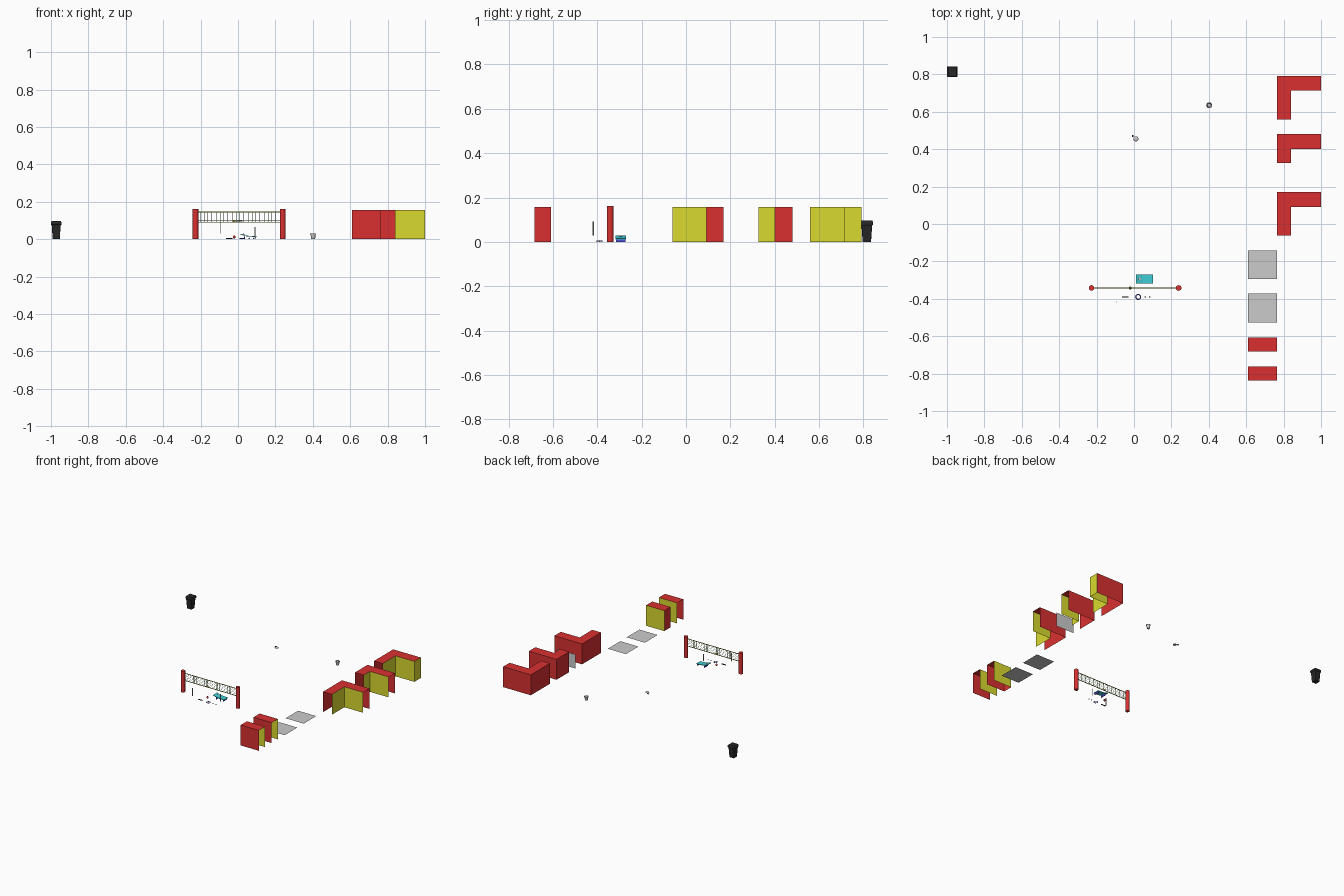
import bpy, bmesh, math
from mathutils import Vector

if "Cube" in bpy.data.objects:
    bpy.data.objects.remove(bpy.data.objects["Cube"])


def mat(name, r, g, b):
    m = bpy.data.materials.new(name)
    m.diffuse_color = (r, g, b, 1)
    m.use_nodes = True
    m.node_tree.nodes["Principled BSDF"].inputs["Base Color"].default_value = m.diffuse_color
    return m


RED, YEL = mat("red", .7, .03, .03), mat("yellow", .7, .7, .03)
BLACK, TEAL = mat("black", .02, .02, .02), mat("teal", .05, .65, .7)
BLUE, GREEN = mat("blue", .08, .08, .7), mat("green", .2, .42, .15)
OLIVE, WHITE = mat("olive", .4, .38, .05), mat("white", .85, .85, .85)


def finish(name, bm, *mats):
    me = bpy.data.meshes.new(name)
    bm.to_mesh(me)
    bm.free()
    ob = bpy.data.objects.new(name, me)
    bpy.context.collection.objects.link(ob)
    for m in mats:
        if m:
            me.materials.append(m)
    return ob


def box(name, x0, x1, y0, y1, z0, z1, m=None):
    bm = bmesh.new()
    bmesh.ops.create_cube(bm, size=1)
    for v in bm.verts:
        v.co = Vector(((x0 + x1) / 2 + v.co.x * (x1 - x0),
                       (y0 + y1) / 2 + v.co.y * (y1 - y0),
                       (z0 + z1) / 2 + v.co.z * (z1 - z0)))
    return finish(name, bm, m)


def lathe(name, x, y, prof, m=None, n=16, turn=0):
    # rings of (radius, z); a zero radius closes the end
    bm = bmesh.new()
    rings = [[bm.verts.new((x + r * math.cos(turn + 2 * math.pi * i / n),
                            y + r * math.sin(turn + 2 * math.pi * i / n), z))
              for i in range(n)] for r, z in prof]
    for a, b in zip(rings, rings[1:]):
        for i in range(n):
            j = (i + 1) % n
            bm.faces.new((a[i], a[j], b[j], b[i]))
    bmesh.ops.remove_doubles(bm, verts=bm.verts, dist=1e-5)
    ob = finish(name, bm, m)
    if n > 8:
        for p in ob.data.polygons:
            p.use_smooth = True
        ob.data.set_sharp_from_angle(angle=math.radians(35))
    return ob


def ball(name, x, y, z, r, m=None):
    bm = bmesh.new()
    bmesh.ops.create_uvsphere(bm, u_segments=12, v_segments=8, radius=r)
    bmesh.ops.translate(bm, verts=bm.verts, vec=(x, y, z))
    ob = finish(name, bm, m)
    for p in ob.data.polygons:
        p.use_smooth = True
    return ob


def shell(name, outline, walls, h=.157):
    # thin open-bottomed bunker: red top, walls {edge index: 0 red / 1 yellow}
    bm = bmesh.new()
    top = [bm.verts.new((x, y, h)) for x, y in outline]
    low = [bm.verts.new((x, y, 0)) for x, y in outline]
    bm.faces.new(top)
    for i, c in walls.items():
        j = (i + 1) % len(top)
        bm.faces.new((low[i], low[j], top[j], top[i])).material_index = c
    loose = [v for v in bm.verts if not v.link_faces]
    bmesh.ops.delete(bm, geom=loose, context='VERTS')
    return finish(name, bm, RED, YEL)


def quad(name, pts, m=None):
    bm = bmesh.new()
    bm.faces.new([bm.verts.new(p) for p in pts])
    return finish(name, bm, m)


# L-shaped bunkers: outer walls red, inner corner walls yellow
for k, (y0, y1, y2, closed) in enumerate([(-.061, .092, .17, False),
                                          (.327, .402, .48, False),
                                          (.558, .714, .792, True)]):
    x0, x1, x2 = .765, .84, 1.0
    pts = [(x0, y0), (x1, y0), (x1, y1), (x2, y1), (x2, y2), (x0, y2)]
    walls = {1: 1, 2: 1, 4: 0, 5: 0}
    if closed:
        walls[3] = 1
    shell(f"corner_bunker_{k + 1}", pts, walls)

# straight bunkers with open ends
for k, (y0, y1, walls) in enumerate([(-.683, -.608, {0: 0, 2: 1, 3: 0}),
                                     (-.838, -.763, {0: 0, 2: 1})]):
    shell(f"straight_bunker_{k + 1}", [(.61, y0), (.765, y0), (.765, y1), (.61, y1)], walls)

# ground panels and upright panel
for k, (y0, y1) in enumerate([(-.294, -.142), (-.527, -.372)]):
    quad(f"ground_panel_{k + 1}", [(.61, y0, .001), (.765, y0, .001), (.765, y1, .001), (.61, y1, .001)])
quad("upright_panel", [(.765, .252, 0), (.92, .252, 0), (.92, .252, .108), (.765, .252, .108)])

# net posts
NY = -.342
for name, x in (("left", -.227), ("right", .239)):
    lathe(f"{name}_net_post", x, NY, [(0, 0), (.015, 0), (.015, .162), (0, .162)], RED)

# net mesh and cords
bm = bmesh.new()
bmesh.ops.create_grid(bm, x_segments=36, y_segments=5, size=.5)
for v in bm.verts:
    v.co = Vector((.006 + v.co.x * .44, NY, .118 + v.co.y * .054))
net = finish("net", bm, GREEN)
w = net.modifiers.new("strands", 'WIREFRAME')
w.thickness = .0016
for name, z in (("bottom", .09), ("top", .145)):
    box(f"{name}_net_cord", -.215, .227, NY - .002, NY + .002, z - .002, z + .002, OLIVE)

# tapered bin with rim
s = math.sqrt(2)
bin_ob = lathe("bin", -.972, .815,
               [(0, 0), (.019 * s, 0), (.024 * s, .075), (.028 * s, .077), (.028 * s, .09),
                (.024 * s, .097), (0, .097)], BLACK, 4, math.pi / 4)
b = bin_ob.modifiers.new("rounded", 'BEVEL')
b.width, b.segments = .004, 2

# bucket
lathe("bucket", .402, .635, [(0, .001), (.010, .001), (.014, .026), (.016, .026), (.016, .03),
                             (.013, .03), (.009, .003), (0, .003)])

# hovering disc with small tail
lathe("flying_disc", .01, .455, [(0, .102), (.009, .101), (.014, .097), (.014, .095), (.012, .096), (0, .099)])
box("disc_tail", -.012, -.002, .465, .476, .094, .097, BLACK)

# lounger: sloping cushion on a blue frame
bm = bmesh.new()
prof = [(.01, .029), (.045, .019), (.102, .015), (.102, .011), (.045, .015), (.01, .025)]
f = bm.faces.new([bm.verts.new((x, -.318, z)) for x, z in prof])
r = bmesh.ops.extrude_face_region(bm, geom=[f])
bmesh.ops.translate(bm, verts=[v for v in r["geom"] if isinstance(v, bmesh.types.BMVert)], vec=(0, .048, 0))
bmesh.ops.recalc_face_normals(bm, faces=bm.faces)
finish("lounger_cushion", bm, TEAL)
for k, x in enumerate((.035, .095)):
    box(f"lounger_leg_{k + 1}", x - .002, x + .002, -.316, -.272, 0, .014, BLUE)
lathe("lounger_pillow", .03, -.294, [(0, .024), (.007, .026), (0, .03)], WHITE)

# sticks and balls around the net
lathe("near_pole", -.095, -.418, [(0, .03), (.0025, .03), (.0025, .092), (0, .092)], None, 8)
lathe("net_stick", .09, NY, [(0, .01), (.0025, .01), (.0025, .065), (0, .065)], None, 8)
ball("red_ball", -.02, NY, .012, .008, RED)
ball("net_clip", -.02, NY, .096, .007, OLIVE)
lathe("ground_ring", .022, -.39, [(.014, .001), (.016, .004), (.012, .006), (.010, .002)], BLUE)
box("ground_bar", -.065, -.03, -.392, -.387, .001, .006, BLACK)
for k, x in enumerate((.06, .085)):
    ball(f"pebble_{k + 1}", x, -.39, .004, .004)
